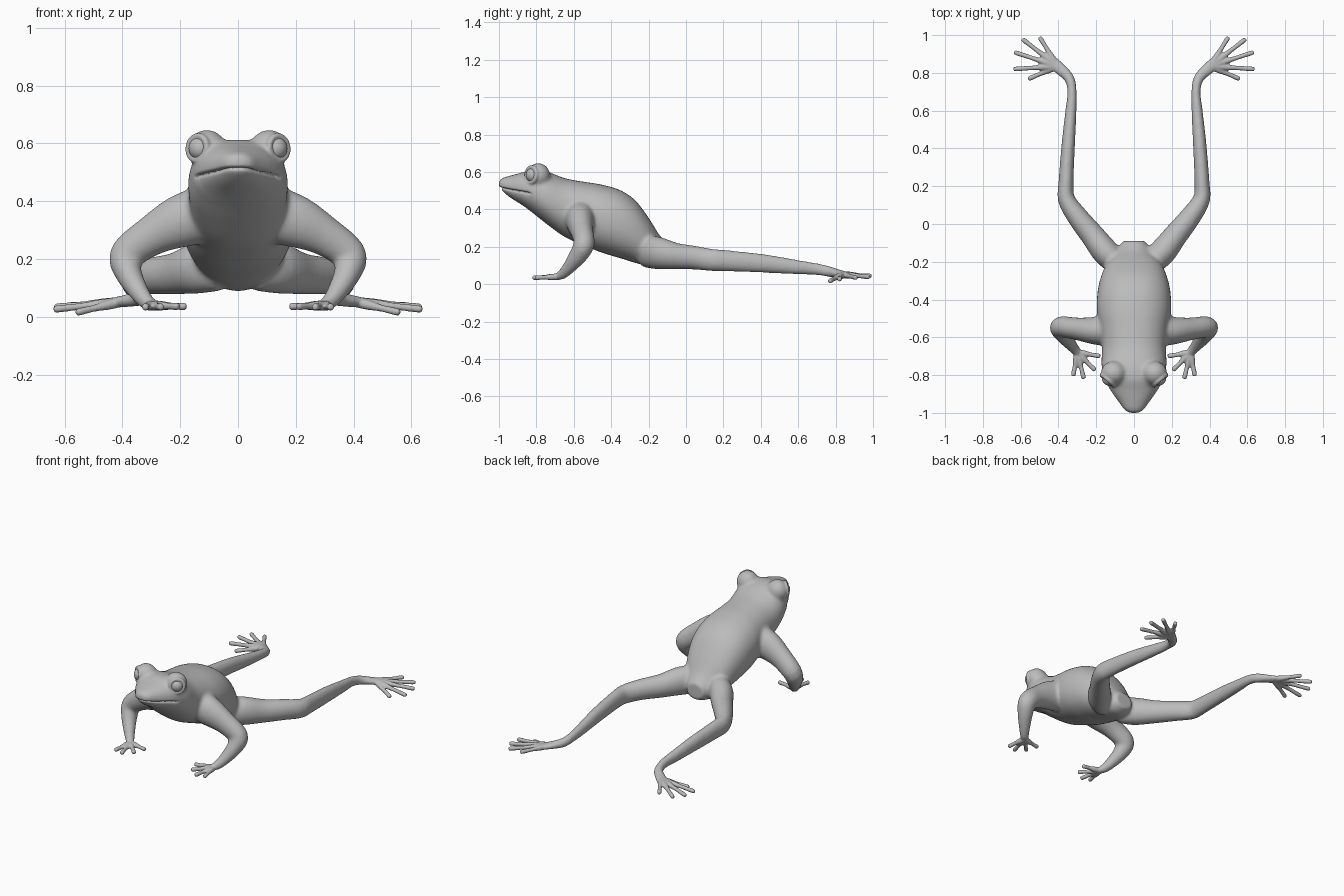
import bpy
import bmesh
import math
from mathutils import Vector, Matrix

X, Y, Z = Vector((1, 0, 0)), Vector((0, 1, 0)), Vector((0, 0, 1))

if "Cube" in bpy.data.objects:
    bpy.data.objects.remove(bpy.data.objects["Cube"], do_unlink=True)


def make_material(name, color):
    mat = bpy.data.materials.new(name)
    mat.use_nodes = True
    mat.diffuse_color = color
    for node in mat.node_tree.nodes:
        if node.type == 'BSDF_PRINCIPLED':
            node.inputs["Base Color"].default_value = color
    return mat


skin = make_material("plain grey", (0.5, 0.5, 0.5, 1))


def spline(points, steps=4):
    """Smooth curve through stations of any number of values."""
    out = []
    last = len(points) - 1
    for i in range(last):
        quad = [points[max(0, min(last, i + k))] for k in (-1, 0, 1, 2)]
        for s in range(steps):
            t = s / steps
            out.append([b + 0.5 * t * (c - a + t * (2 * a - 5 * b + 4 * c - d
                        + t * (3 * (b - c) + d - a)))
                        for a, b, c, d in zip(*quad)])
    out.append(list(points[-1]))
    return out


def tube(bm, stations, ref, axis=None, sides=24, power=1.0):
    """Loft of (x, y, z, radius along ref, other radius) stations."""
    path = spline(stations)
    rings = []
    for i, (x, y, z, a, b) in enumerate(path):
        before = Vector(path[max(i - 1, 0)][:3])
        after = Vector(path[min(i + 1, len(path) - 1)][:3])
        t = axis or (after - before).normalized()
        u = (ref - t * ref.dot(t)).normalized()
        w = t.cross(u)
        ring = []
        for k in range(sides):
            ang = math.tau * k / sides
            c, s = math.cos(ang), math.sin(ang)
            c = math.copysign(abs(c) ** power, c)
            s = math.copysign(abs(s) ** power, s)
            ring.append(bm.verts.new(Vector((x, y, z)) + u * (a * c) + w * (b * s)))
        rings.append(ring)
    faces = [bm.faces.new(rings[0]), bm.faces.new(rings[-1][::-1])]
    for r0, r1 in zip(rings, rings[1:]):
        for k in range(sides):
            n = (k + 1) % sides
            faces.append(bm.faces.new((r0[k], r1[k], r1[n], r0[n])))
    bmesh.ops.recalc_face_normals(bm, faces=faces)


def ball(bm, center, size):
    mat = Matrix.Translation(center) @ Matrix.Diagonal((*size, 1))
    bmesh.ops.create_icosphere(bm, subdivisions=4, radius=1, matrix=mat)


def add_object(name, bm):
    mesh = bpy.data.meshes.new(name)
    bm.to_mesh(mesh)
    bm.free()
    mesh.materials.append(skin)
    obj = bpy.data.objects.new(name, mesh)
    bpy.context.scene.collection.objects.link(obj)
    return obj


def fuse(bm, voxel, rounds):
    """Merge overlapping volumes into one smooth skin, returned as bmesh."""
    obj = add_object("fuse_helper", bm)
    remesh = obj.modifiers.new("Remesh", 'REMESH')
    remesh.mode = 'VOXEL'
    remesh.voxel_size = voxel
    smooth = obj.modifiers.new("Smooth", 'SMOOTH')
    smooth.factor = 0.5
    smooth.iterations = rounds
    bpy.context.view_layer.update()
    graph = bpy.context.evaluated_depsgraph_get()
    mesh = bpy.data.meshes.new_from_object(obj.evaluated_get(graph), depsgraph=graph)
    out = bmesh.new()
    out.from_mesh(mesh)
    bpy.data.objects.remove(obj, do_unlink=True)
    bpy.data.meshes.remove(mesh)
    return out


# Torso and head: y, centre height, half width, half height
torso = [(-1, .532, .025, .018), (-.985, .53, .05, .036), (-.94, .52, .083, .06),
         (-.88, .51, .125, .086), (-.82, .497, .155, .116), (-.75, .465, .172, .14),
         (-.65, .41, .17, .157), (-.55, .378, .182, .17), (-.45, .35, .197, .182),
         (-.35, .32, .192, .182), (-.27, .28, .172, .167), (-.2, .225, .14, .13),
         (-.14, .175, .09, .085), (-.09, .16, .06, .05)]
# Limbs: x, y, z, two radii
arm = [(.1, -.56, .36, .09, .1), (.2, -.565, .33, .075, .092),
       (.3, -.555, .28, .06, .07), (.385, -.545, .215, .056, .06),
       (.38, -.575, .155, .05, .048), (.345, -.625, .09, .036, .036),
       (.315, -.662, .052, .028, .028), (.29, -.69, .04, .024, .02)]
leg = [(.06, -.22, .17, .08, .06), (.14, -.16, .168, .088, .072),
       (.22, -.06, .15, .072, .064), (.3, .04, .142, .064, .056),
       (.357, .13, .13, .06, .046), (.36, .22, .125, .057, .04),
       (.348, .42, .11, .05, .036), (.334, .6, .09, .039, .03),
       (.328, .7, .08, .032, .025), (.342, .77, .066, .029, .028),
       (.39, .82, .055, .022, .034), (.44, .86, .048, .017, .04)]
palm, fingers = (.3, -.68, .04), [(.322, -.805, .034), (.265, -.82, .034),
                                  (.205, -.775, .036), (.178, -.7, .036)]
sole, toes = (.405, .835, .052), [(.5, .99, .044), (.592, .98, .038), (.635, .91, .034),
                                  (.638, .82, .026), (.56, .767, .015)]
brow = (.108, -.79, .58)
gaze = (.65, -.75, .08)


def flip(point, side):
    return (point[0] * side, *point[1:])


# Main masses: torso, brows, arms, legs
bm = bmesh.new()
tube(bm, [(0, y, z, w, h) for y, z, w, h in torso], X, axis=Y, sides=40, power=0.9)
for side in (1, -1):
    ball(bm, flip(brow, side), (.068, .064, .068))
    tube(bm, [flip(p, side) for p in arm], Y)
    tube(bm, [flip(p, side) for p in leg], Z)
bm = fuse(bm, 0.01, 8)

# Digits and eyelid rims
for side in (1, -1):
    for root, tips in ((palm, fingers), (sole, toes)):
        for tip in tips:
            a, b = Vector(flip(root, side)), Vector(flip(tip, side))
            stations = [(*a.lerp(b, f), r, r) for f, r in
                        ((0, .018), (.3, .017), (.6, .012), (.93, .013), (1, .009))]
            tube(bm, stations, Z, sides=12)
    look = Vector(flip(gaze, side)).normalized()
    across = look.cross(Z).normalized()
    rise = across.cross(look)
    middle = Vector(flip(brow, side)) + look * .047
    rim = []
    for k in range(17):
        ang = math.tau * k / 16
        p = middle + (across * math.cos(ang) + rise * math.sin(ang)) * .043
        rim.append((*p, .013, .01))
    tube(bm, rim, look, sides=12)
bm = fuse(bm, 0.005, 4)

# Mouth: a groove with the lower jaw set back beneath the upper lip
bm.normal_update()
moves = []
for v in bm.verts:
    x, y, z = v.co
    if y < -.82 and z < .56:
        fade = min(1, (-.82 - y) / .03)
        d = z - (.513 - .028 * min(1, (y + 1) / .17))
        depth = .011 * math.exp(-(d / .006) ** 2)
        if d < 0:
            depth += .009 * math.exp(d / .03)
        moves.append((v, v.normal * (-depth * fade)))
for v, move in moves:
    v.co += move
parts = [add_object("frog_body", bm)]

# Eyeballs
for side, label in ((1, "left"), (-1, "right")):
    eye = bmesh.new()
    center = Vector(flip(brow, side)) + Vector(flip(gaze, side)).normalized() * .033
    ball(eye, center, (.041, .041, .041))
    parts.append(add_object(label + "_eye", eye))

for obj in parts:
    obj.data.polygons.foreach_set("use_smooth", [True] * len(obj.data.polygons))
    obj.data.update()
